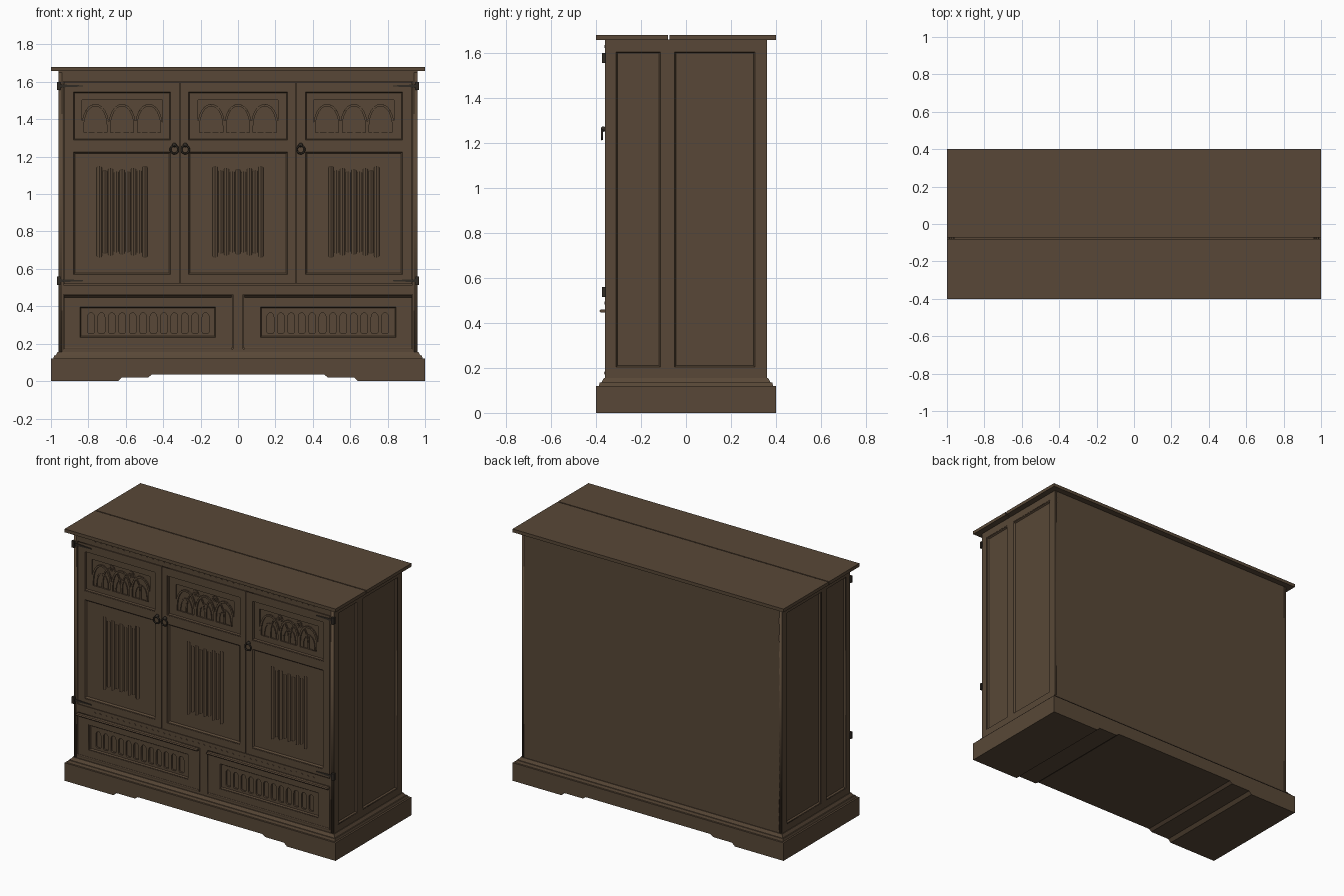
import bpy, bmesh, math
from mathutils import Matrix, Vector

if "Cube" in bpy.data.objects:
    bpy.data.objects.remove(bpy.data.objects["Cube"])


def material(name, col):
    m = bpy.data.materials.new(name)
    m.diffuse_color = (*col, 1)
    m.use_nodes = True
    m.node_tree.nodes["Principled BSDF"].inputs["Base Color"].default_value = m.diffuse_color
    return m


WOOD = material("dark_oak", (0.098, 0.064, 0.038))
IRON = material("dark_iron", (0.030, 0.024, 0.018))


def finish(bm, name, mat=WOOD):
    bmesh.ops.recalc_face_normals(bm, faces=bm.faces)
    me = bpy.data.meshes.new(name)
    bm.to_mesh(me)
    bm.free()
    me.materials.append(mat)
    ob = bpy.data.objects.new(name, me)
    bpy.context.collection.objects.link(ob)
    return ob


def add_prism(bm, pts, y0, y1):
    """Extrude an x-z outline between two depths."""
    a = [bm.verts.new((x, y0, z)) for x, z in pts]
    b = [bm.verts.new((x, y1, z)) for x, z in pts]
    n = len(pts)
    bm.faces.new(a)
    bm.faces.new(b[::-1])
    for i in range(n):
        bm.faces.new((a[i], a[(i + 1) % n], b[(i + 1) % n], b[i]))


def rect(x0, x1, z0, z1):
    return [(x0, z0), (x1, z0), (x1, z1), (x0, z1)]


def box(name, x0, x1, y0, y1, z0, z1, mat=WOOD):
    bm = bmesh.new()
    add_prism(bm, rect(x0, x1, z0, z1), y0, y1)
    return finish(bm, name, mat)


def plate(name, outer, holes, d0, d1, side="front"):
    """Flat board with cut openings; d0-d1 is its range along y or x."""
    cu = bpy.data.curves.new(name, 'CURVE')
    cu.dimensions, cu.fill_mode = '2D', 'BOTH'
    cu.extrude = abs(d1 - d0) / 2
    for loop in [outer] + holes:
        s = cu.splines.new('POLY')
        s.points.add(len(loop) - 1)
        for p, (u, v) in zip(s.points, loop):
            p.co = (u, v, 0, 1)
        s.use_cyclic_u = True
    tmp = bpy.data.objects.new(name + "_tmp", cu)
    bpy.context.collection.objects.link(tmp)
    me = bpy.data.meshes.new_from_object(tmp.evaluated_get(bpy.context.evaluated_depsgraph_get()))
    bpy.data.objects.remove(tmp)
    mid = (d0 + d1) / 2
    mat = Matrix.Rotation(math.pi / 2, 4, 'X')
    if side == "front":
        mat = Matrix.Translation((0, mid, 0)) @ mat
    else:
        mat = Matrix.Translation((mid, 0, 0)) @ Matrix.Rotation(math.pi / 2, 4, 'Z') @ mat
    me.transform(mat)
    me.materials.clear()
    me.materials.append(WOOD)
    ob = bpy.data.objects.new(name, me)
    bpy.context.collection.objects.link(ob)
    return ob


def panel(name, u0, u1, v0, v1, steps, sign=0):
    """Stepped panel from (inset, depth) rings; sign 0 = front, +-1 = side."""
    bm = bmesh.new()
    rings = []
    for i, d in steps:
        pts = rect(u0 + i, u1 - i, v0 + i, v1 - i)
        rings.append([bm.verts.new((u, -d, v) if sign == 0 else (sign * d, u, v)) for u, v in pts])
    bm.faces.new(rings[0])
    bm.faces.new(rings[-1])
    for a, b in zip(rings, rings[1:]):
        for k in range(4):
            bm.faces.new((a[k], a[(k + 1) % 4], b[(k + 1) % 4], b[k]))
    return finish(bm, name)


def tier(name, z0, hx0, hy0, z1, hx1, hy1):
    bm = bmesh.new()
    lo = [bm.verts.new((sx * hx0, sy * hy0, z0)) for sx, sy in rect(-1, 1, -1, 1)]
    hi = [bm.verts.new((sx * hx1, sy * hy1, z1)) for sx, sy in rect(-1, 1, -1, 1)]
    bm.faces.new(lo)
    bm.faces.new(hi)
    for k in range(4):
        bm.faces.new((lo[k], lo[(k + 1) % 4], hi[(k + 1) % 4], hi[k]))
    return finish(bm, name)


# plinth with stepped cut-out, and its moulding
half = [(1, 0.12), (1, 0), (0.64, 0), (0.62, 0.02), (0.48, 0.02), (0.46, 0.035)]
bm = bmesh.new()
add_prism(bm, half + [(-x, z) for x, z in half[::-1]], -0.4, 0.4)
finish(bm, "plinth")
tier("plinth_moulding_low", 0.12, 0.988, 0.388, 0.136, 0.983, 0.383)
tier("plinth_moulding_high", 0.136, 0.976, 0.376, 0.155, 0.965, 0.365)

# carcass and two-board top
box("carcass_core", -0.944, 0.944, -0.335, 0.36, 0.14, 1.655)
box("top_board_front", -1, 1, -0.4, -0.08, 1.658, 1.68)
box("top_board_back", -1, 1, -0.073, 0.4, 1.658, 1.68)
box("top_underside", -0.96, 0.96, -0.36, 0.36, 1.65, 1.66)

# side frames with two sunk panels each
for s, label in ((1, "right"), (-1, "left")):
    bays = [(-0.315, -0.11), (-0.055, 0.31)]
    plate(label + "_side_frame", rect(-0.36, 0.36, 0.15, 1.655),
          [rect(a, b, 0.2, 1.61) for a, b in bays], s * 0.940, s * 0.96, "side")
    for a, b in bays:
        panel(label + "_side_panel", a, b, 0.2, 1.61,
              [(0, 0.93), (0, 0.958), (0.004, 0.958), (0.010, 0.948)], s)

# front carcass frame around doors and drawers
plate("front_frame", rect(-0.959, 0.959, 0.15, 1.655),
      [rect(-0.932, 0.932, 0.515, 1.602), rect(-0.932, -0.028, 0.172, 0.463),
       rect(0.028, 0.932, 0.172, 0.463)], -0.33, -0.36)


def arch(cx, w, z0, spring, rise):
    """Polyline of a pointed arch."""
    pts = [(cx - w, z0)]
    side = []
    for k in range(7):
        t = k / 6
        side.append((cx - w * (1 - t ** 1.7), spring + rise * math.sin(t * math.pi / 2) ** 0.9))
    return pts + side + [(2 * cx - x, z) for x, z in side[-2::-1]] + [(cx + w, z0)]


def add_strip(bm, pts, wid, y0, y1):
    """Carved rib following a polyline."""
    for (x0, z0), (x1, z1) in zip(pts, pts[1:]):
        d = Vector((x1 - x0, z1 - z0))
        if d.length < 1e-5:
            continue
        n = Vector((-d.y, d.x)).normalized() * wid / 2
        add_prism(bm, [(x0 + n.x, z0 + n.y), (x0 - n.x, z0 - n.y),
                       (x1 - n.x, z1 - n.y), (x1 + n.x, z1 + n.y)], y0, y1)


# three doors: frame, tracery panel, linenfold panel
doors = [("left", -0.930, -0.312, -0.884, -0.355), ("middle", -0.308, 0.308, -0.27, 0.27),
         ("right", 0.312, 0.930, 0.355, 0.884)]
for label, x0, x1, p0, p1 in doors:
    cx = (p0 + p1) / 2
    plate(label + "_door_frame", rect(x0, x1, 0.518, 1.599),
          [rect(p0, p1, 0.565, 1.23), rect(p0, p1, 1.285, 1.55)], -0.33, -0.361)
    edge = [(0, 0.33), (0, 0.359), (0.005, 0.359), (0.013, 0.349)]
    panel(label + "_door_lower_panel", p0, p1, 0.565, 1.23, edge)
    panel(label + "_door_upper_panel", p0, p1, 1.285, 1.55, edge[:3] + [(0.011, 0.340)])
    plate(label + "_tracery_surround", rect(p0 + 0.010, p1 - 0.010, 1.295, 1.54),
          [rect(cx - 0.215, cx + 0.215, 1.33, 1.502)], -0.335, -0.349)
    bm = bmesh.new()
    for k in (-1, 0, 1):
        c = cx + k * 0.143
        add_strip(bm, arch(c, 0.068, 1.33, 1.36, 0.115), 0.012, -0.337, -0.349)
        add_strip(bm, arch(c, 0.042, 1.33, 1.35, 0.07), 0.008, -0.337, -0.346)
        add_strip(bm, [(c, 1.33), (c, 1.42)], 0.008, -0.337, -0.3455)
    for k in (-1, 1):
        c = cx + k * 0.0715
        add_strip(bm, arch(c, 0.068, 1.33, 1.36, 0.115), 0.008, -0.337, -0.3475)
        for r in (0.018,):
            ring = [(c + r * math.cos(a * math.pi / 4), 1.475 + r * math.sin(a * math.pi / 4)) for a in range(9)]
            add_strip(bm, ring, 0.007, -0.337, -0.3465)
    finish(bm, label + "_door_tracery")
    # linenfold: ridged folds with staggered pointed ends
    bm = bmesh.new()
    w = 0.275 / 9
    for k in range(9):
        c = cx + (k - 4) * w
        trim = (0.0, 0.022, 0.010, 0.028, 0.016)[min(k, 8 - k)]
        za, zb = 0.67 + trim, 1.14 - trim
        sec = [(-0.48, 0.0), (-0.3, 0.007), (0, 0.010), (0.3, 0.007), (0.48, 0.0)]
        lo = [bm.verts.new((c + u * w, -0.3475 - d, za - d)) for u, d in sec]
        hi = [bm.verts.new((c + u * w, -0.3475 - d, zb + d)) for u, d in sec]
        bm.faces.new(lo)
        bm.faces.new(hi)
        for i in range(5):
            j = (i + 1) % 5
            bm.faces.new((lo[i], lo[j], hi[j], hi[i]))
    finish(bm, label + "_door_linenfold")

# drawers with niche arcades and lip mouldings
for s, label in ((-1, "left"), (1, "right")):
    def span(a, b):
        return tuple(sorted((s * a, s * b)))
    x0, x1 = span(0.93, 0.03)
    h0, h1 = span(0.85, 0.115)
    plate(label + "_drawer_frame", rect(x0, x1, 0.176, 0.46), [rect(h0, h1, 0.23, 0.40)], -0.33, -0.361)
    panel(label + "_drawer_panel", h0, h1, 0.23, 0.40,
          [(0, 0.33), (0, 0.359), (0.004, 0.359), (0.012, 0.338)])
    niches = []
    for k in range(12):
        c = s * (0.786 - k * 0.0557)
        r = 0.018
        niches.append([(c - r, 0.262), (c - r + 0.006, 0.255), (c + r - 0.006, 0.255), (c + r, 0.262)] +
                      [(c + r * math.cos(a * math.pi / 8), 0.343 + 0.022 * math.sin(a * math.pi / 8))
                       for a in range(9)])
    plate(label + "_drawer_arcade", rect(h0 + 0.010, h1 - 0.010, 0.240, 0.390), niches, -0.334, -0.350)
    bm = bmesh.new()
    for zc, out, b in ((0.453, 0.028, 0.035), (0.177, 0.006, 0.035)):
        bx0, bx1 = span(0.93, b)
        prof = [(0, -0.006), (out * 0.8, -0.006), (out, 0), (out * 0.8, 0.006), (0, 0.006)]
        lo = [bm.verts.new((bx0, -0.358 - d, zc + v)) for d, v in prof]
        hi = [bm.verts.new((bx1, -0.358 - d, zc + v)) for d, v in prof]
        bm.faces.new(lo)
        bm.faces.new(hi)
        for i in range(5):
            j = (i + 1) % 5
            bm.faces.new((lo[i], lo[j], hi[j], hi[i]))
    finish(bm, label + "_drawer_lip")

# carved bead rows on the upper and middle rails
for label, z in (("upper", 1.63), ("middle", 0.489)):
    bm = bmesh.new()
    for k in range(39):
        c = (k - 19) * 0.0425
        add_prism(bm, [(c - 0.010, z), (c, z - 0.007), (c + 0.010, z), (c, z + 0.007)], -0.357, -0.363)
    finish(bm, label + "_rail_beads")

# hinges: knuckle plus tapered strap
for s, side in ((-1, "left"), (1, "right")):
    for z, lev in ((1.578, "upper"), (0.537, "lower")):
        a, b = sorted((s * 0.948, s * 0.968))
        box(f"{side}_{lev}_hinge_knuckle", a, b, -0.373, -0.355, z - 0.022, z + 0.022, IRON)
        bm = bmesh.new()
        add_prism(bm, [(s * 0.95, z - 0.008), (s * 0.95, z + 0.008), (s * 0.83, z + 0.003), (s * 0.83, z - 0.003)],
                  -0.358, -0.365)
        finish(bm, f"{side}_{lev}_hinge_strap", IRON)

# ring pulls
for i, x in enumerate((-0.34, -0.282, 0.335)):
    bpy.ops.mesh.primitive_torus_add(location=(x, -0.374, 1.238), rotation=(math.pi / 2, 0, 0), major_radius=0.021,
                                     minor_radius=0.005, major_segments=24, minor_segments=8)
    ring = bpy.context.object
    bpy.ops.mesh.primitive_uv_sphere_add(segments=12, ring_count=8, radius=0.012, location=(x, -0.367, 1.262))
    boss = bpy.context.object
    for ob, n in ((ring, "ring_pull"), (boss, "ring_boss")):
        ob.name = f"{n}_{i + 1}"
        ob.data.materials.append(IRON)
        ob.data.shade_smooth()
